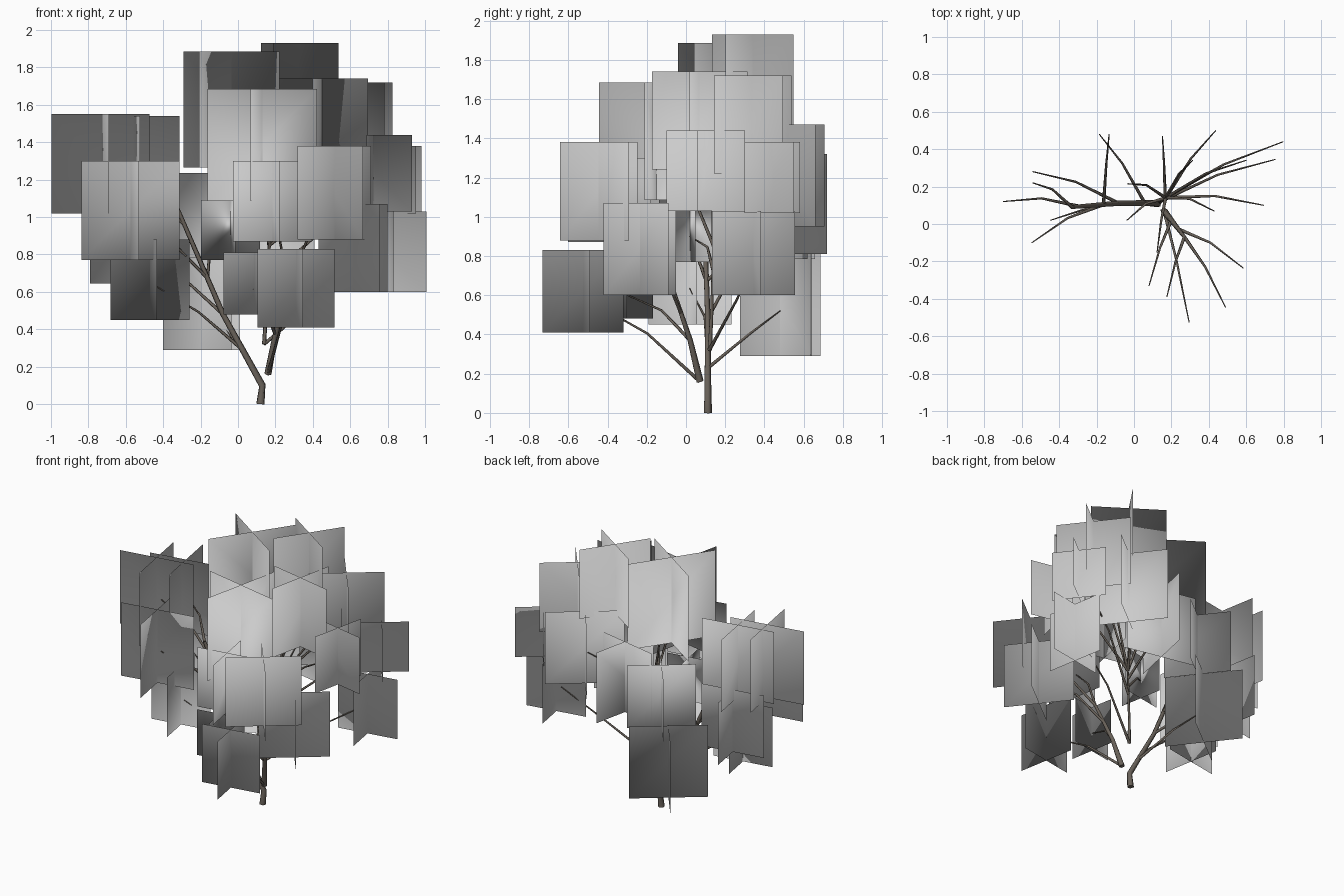
import bpy, bmesh, math
from mathutils import Vector

if "Cube" in bpy.data.objects:
    bpy.data.objects.remove(bpy.data.objects["Cube"])

BARK = (.14, .12, .1, 1)
HEART = Vector((0, .05, 1))


def finish(bm, name, color=None):
    mesh = bpy.data.meshes.new(name)
    bm.to_mesh(mesh)
    bm.free()
    ob = bpy.data.objects.new(name, mesh)
    bpy.context.collection.objects.link(ob)
    if color:
        mat = bpy.data.materials.new(name + "_color")
        mat.diffuse_color = color
        mat.use_nodes = True
        mat.node_tree.nodes["Principled BSDF"].inputs["Base Color"].default_value = mat.diffuse_color
        mesh.materials.append(mat)
    return mesh


def tube(bm, pts, r0, r1, sides=5):
    """Tapered low-poly branch through the given points."""
    rings = []
    for i, p in enumerate(pts):
        d = (pts[min(i + 1, len(pts) - 1)] - pts[max(i - 1, 0)]).normalized()
        a = d.cross(Vector((.3, 1, .1))).normalized()
        b = d.cross(a)
        r = r0 + (r1 - r0) * i / (len(pts) - 1)
        rings.append([bm.verts.new(p + r * (a * math.cos(t) + b * math.sin(t)))
                      for t in (math.tau * k / sides for k in range(sides))])
    for lo, hi in zip(rings, rings[1:]):
        for k in range(sides):
            n = (k + 1) % sides
            bm.faces.new((lo[k], lo[n], hi[n], hi[k])).smooth = True
    bm.faces.new(rings[-1])
    bm.faces.new(rings[0][::-1])
    bmesh.ops.recalc_face_normals(bm, faces=bm.faces[:])


def cross(bm, c, s, turn):
    """Two square upright cards crossing at right angles, facing outward."""
    up = Vector((0, 0, s / 2))
    for a in (turn, turn + 90):
        d = Vector((math.cos(math.radians(a)), math.sin(math.radians(a)), 0)) * s / 2
        if d.cross(up).dot(c - HEART) < 0:
            d = -d
        bm.faces.new([bm.verts.new(p) for p in
                      (c - d - up, c + d - up, c + d + up, c - d + up)]).smooth = True


# leaf clusters by turn angle: centre x, centre y, centre z, card size
clusters = {
    10: [(-.735, .12, 1.285, .53), (-.57, .22, 1.28, .52), (-.575, -.1, 1.035, .53),
         (-.57, .28, .87, .45), (-.47, .02, .665, .43), (.085, -.33, .645, .33),
         (.31, -.525, .62, .42), (.185, -.39, 1.085, .43), (.795, .345, .815, .43),
         (-.04, .02, .93, .32)],
    -12: [(.13, -.15, 1.385, .6), (.45, .07, 1.49, .5), (.73, .1, 1.235, .41),
          (.16, .47, 1.065, .51)],
    38: [(-.195, .48, .55, .52), (.515, -.445, 1.13, .5), (.63, .34, 1.47, .5),
         (.84, .44, 1.2, .36), (.615, -.235, .835, .47), (.46, .5, 1.21, .52),
         (-.14, .48, 1.01, .45)],
    -34: [(-.035, .215, 1.575, .62), (.33, .34, 1.68, .5)],
}
bm = bmesh.new()
tips = []
for turn, group in clusters.items():
    for x, y, z, s in group:
        cross(bm, Vector((x, y, z)), s, turn)
        tips.append(Vector((x * .95, y, z - .03)))
leaves = finish(bm, "leaf_cards")
# foliage shading: normals point out from the heart of the crown
leaves.normals_split_custom_set_from_vertices(
    [(v.co - HEART).normalized() for v in leaves.vertices])

# main stems: left, front and back
stems = [[Vector(p) for p in s] for s in (
    [(.12, .11, 0), (.13, .11, .1), (-.08, .11, .48), (-.33, .09, 1.06)],
    [(.16, .07, .16), (.2, .02, .37), (.27, -.07, .64)],
    [(.14, .12, .32), (.15, .13, .5), (.17, .14, .85)],
)]
bm = bmesh.new()
for stem, r in zip(stems, (.023, .02, .012)):
    tube(bm, stem, r, r / 2)
finish(bm, "main_stems", BARK)

# thin branches: each leaves the stem on its side below the tip and bends up to it
bm = bmesh.new()
for tip in tips:
    stem = stems[0] if tip.x < -.12 else stems[1] if tip.y < -.2 else stems[2]
    spots = [a.lerp(b, k / 6) for a, b in zip(stem, stem[1:]) for k in range(7)]
    start = min(spots, key=lambda p: abs(tip.z - .7 * (tip.xy - p.xy).length - p.z))
    mid = start.lerp(tip, .5) + Vector((0, .03, .03))
    tube(bm, [start, mid, tip], .01, .003)
finish(bm, "branches", BARK)
